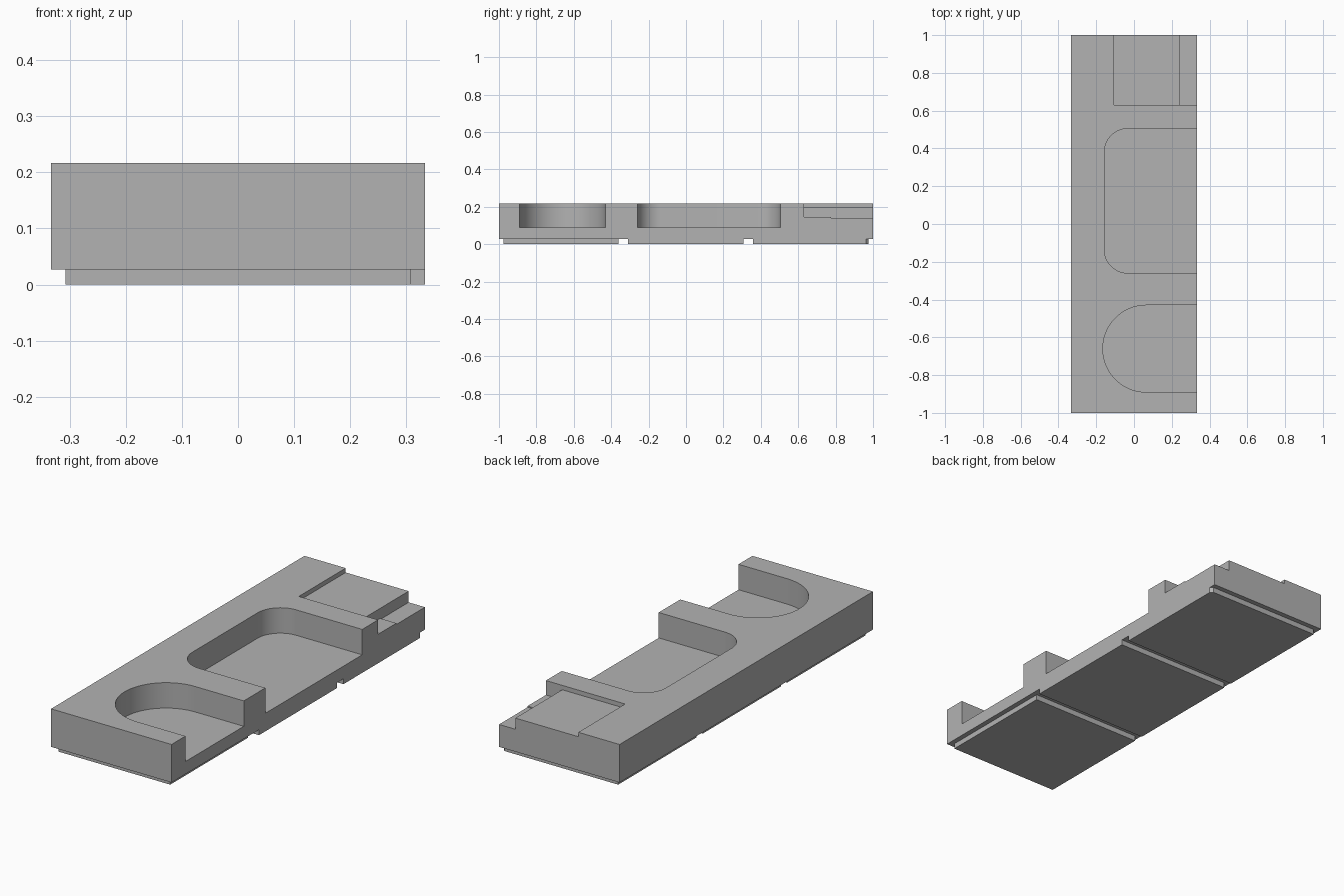
import bpy
import bmesh
from math import sin, cos, pi

cube = bpy.data.objects.get("Cube")
if cube:
    bpy.data.objects.remove(cube, do_unlink=True)

grey = bpy.data.materials.new("plain grey")
grey.use_nodes = True
colour = (0.45, 0.45, 0.45, 1)
grey.diffuse_color = colour
grey.node_tree.nodes["Principled BSDF"].inputs["Base Color"].default_value = colour

HALF_W, TOP, BASE = 0.333, 0.217, 0.027
OUT = 0.5  # cutters run out past the open side


def prism(name, outline, z0, z1):
    """Extrude a counter-clockwise outline from z0 to z1."""
    bm = bmesh.new()
    face = bm.faces.new([bm.verts.new((x, y, z0)) for x, y in outline])
    top = bmesh.ops.extrude_face_region(bm, geom=[face])["geom"]
    bmesh.ops.translate(bm, vec=(0, 0, z1 - z0),
                        verts=[g for g in top if isinstance(g, bmesh.types.BMVert)])
    bmesh.ops.recalc_face_normals(bm, faces=bm.faces)
    mesh = bpy.data.meshes.new(name)
    bm.to_mesh(mesh)
    bm.free()
    mesh.materials.append(grey)
    obj = bpy.data.objects.new(name, mesh)
    bpy.context.collection.objects.link(obj)
    return obj


def rect(x0, x1, y0, y1):
    return [(x0, y0), (x1, y0), (x1, y1), (x0, y1)]


def pocket(x0, y0, y1, r, steps=20):
    """Outline with two rounded inner corners, open towards +x."""
    pts = [(OUT, y0), (OUT, y1)]
    for cy, start in ((y1 - r, pi / 2), (y0 + r, pi)):
        for i in range(steps + 1):
            a = start + pi / 2 * i / steps
            p = (x0 + r + r * cos(a), cy + r * sin(a))
            if abs(p[0] - pts[-1][0]) + abs(p[1] - pts[-1][1]) > 1e-5:
                pts.append(p)
    return pts


# Main block
body = prism("main_block", rect(-HALF_W, HALF_W, -1, 1), BASE, TOP)

# Pockets and stepped corner cut out of the block
cutters = [
    prism("round_pocket_cutter", pocket(-0.165, -0.89, -0.43, 0.2299), 0.09, 0.4),
    prism("long_pocket_cutter", pocket(-0.157, -0.26, 0.505, 0.125), 0.09, 0.4),
    prism("shelf_cutter", rect(-0.105, OUT, 0.63, 1.2), 0.195, 0.4),
    prism("ledge_cutter", rect(0.243, OUT, 0.63, 1.2), 0.145, 0.4),
    prism("low_ledge_cutter", rect(0.243, OUT, 0.775, 1.2), 0.139, 0.4),
]
bpy.context.view_layer.objects.active = body
for cutter in cutters:
    cut = body.modifiers.new(cutter.name, "BOOLEAN")
    cut.operation = "DIFFERENCE"
    cut.solver = "EXACT"
    cut.object = cutter
    bpy.ops.object.modifier_apply(modifier=cut.name)
    bpy.data.objects.remove(cutter, do_unlink=True)

bpy.ops.object.select_all(action="DESELECT")
body.select_set(True)
bpy.ops.object.shade_smooth_by_angle()

# Foot pads under the block; the back one has a clipped corner
prism("front_pad", rect(-0.308, 0.308, -0.975, -0.36), 0, BASE)
prism("middle_pad", rect(-0.308, HALF_W, -0.31, 0.307), 0, BASE)
back = rect(-0.308, HALF_W, 0.357, 0.975)
back[2:3] = [(HALF_W, 0.962), (HALF_W - 0.013, 0.975)]
prism("back_pad", back, 0, BASE)
